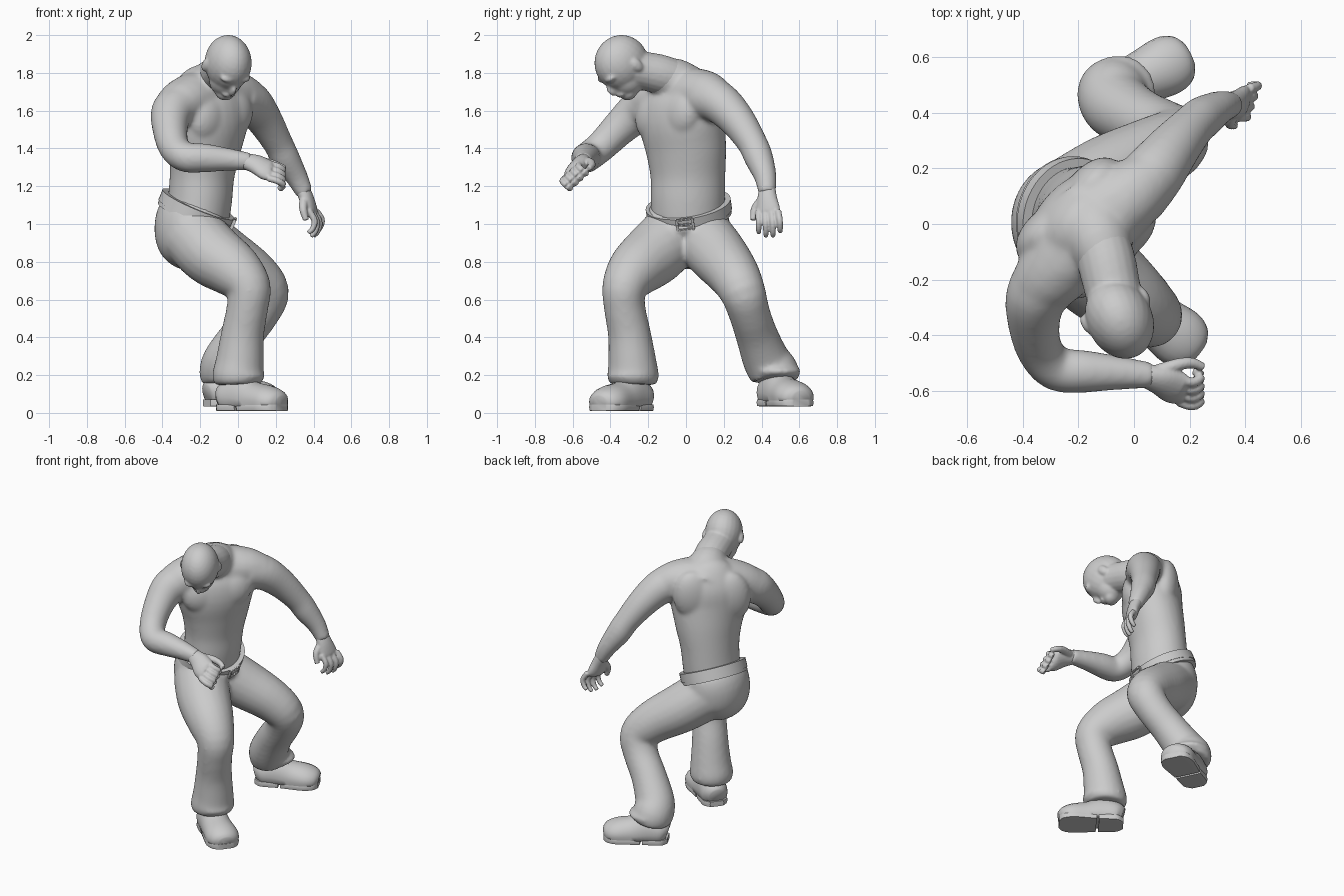
import bpy, bmesh, math
from mathutils import Vector, Matrix

if "Cube" in bpy.data.objects:
    bpy.data.objects.remove(bpy.data.objects["Cube"])

clay = bpy.data.materials.new("clay_grey")
clay.use_nodes = True
GREY = (0.6, 0.6, 0.6, 1)
clay.diffuse_color = GREY
clay.node_tree.nodes["Principled BSDF"].inputs["Base Color"].default_value = GREY


def catmull(a, b, c, d, t):
    return 0.5 * (2 * b + (c - a) * t + (2 * a - 5 * b + 4 * c - d) * t * t
                  + (3 * b - a - 3 * c + d) * t ** 3)


def loft(bm, rows, side=None, steps=4, n=20, low=None, high=None):
    """Closed skin through rows of x, y, z, half width, half depth, twist in degrees."""
    rows = [Vector(list(r) + [r[3]] * (len(r) < 5) + [0] * (6 - max(len(r), 5))) for r in rows]
    rows = [2 * rows[0] - rows[1]] + rows + [2 * rows[-1] - rows[-2]]
    path = [catmull(*rows[i:i + 4], s / steps) for i in range(len(rows) - 3) for s in range(steps)]
    path.append(rows[-2])
    rings = []
    for i, p in enumerate(path):
        ahead = path[min(i + 1, len(path) - 1)] - path[max(i - 1, 0)]
        along = Vector(ahead[:3]).normalized()
        turn = math.radians(p[5])
        u = Vector(side) if side else Vector((math.sin(turn), math.cos(turn), 0))
        u = (u - along * u.dot(along)).normalized()
        v = along.cross(u)
        ring = []
        for k in range(n):
            a = math.tau * k / n
            co = Vector(p[:3]) + u * math.cos(a) * p[3] + v * math.sin(a) * p[4]
            if low is not None:
                co.z = max(co.z, low)
            if high is not None:
                co.z = min(co.z, high)
            ring.append(bm.verts.new(co))
        rings.append(ring)
    for r, s in zip(rings, rings[1:]):
        for k in range(n):
            bm.faces.new((r[k], r[(k + 1) % n], s[(k + 1) % n], s[k]))
    bm.faces.new(rings[0][::-1])
    bm.faces.new(rings[-1])


def blob(bm, centre, radii, axes=Matrix.Identity(3)):
    m = Matrix.Translation(centre) @ axes.to_4x4() @ Matrix.Diagonal((*radii, 1))
    bmesh.ops.create_uvsphere(bm, u_segments=24, v_segments=16, radius=1, matrix=m)


def axes_of(x, y, z):
    return Matrix((x, y, z)).transposed()


def finish(name, bm, voxel=None, smooth=4, angle=40):
    bmesh.ops.recalc_face_normals(bm, faces=bm.faces)
    mesh = bpy.data.meshes.new(name)
    bm.to_mesh(mesh)
    bm.free()
    mesh.materials.append(clay)
    obj = bpy.data.objects.new(name, mesh)
    bpy.context.collection.objects.link(obj)
    bpy.ops.object.select_all(action='DESELECT')
    obj.select_set(True)
    bpy.context.view_layer.objects.active = obj
    if voxel:
        mesh.polygons.foreach_set("use_smooth", [True] * len(mesh.polygons))
        rem = obj.modifiers.new("blend", 'REMESH')
        rem.mode, rem.voxel_size, rem.use_smooth_shade = 'VOXEL', voxel, True
        soft = obj.modifiers.new("soften", 'SMOOTH')
        soft.factor, soft.iterations = 0.5, smooth
    else:
        bpy.ops.object.shade_smooth_by_angle(angle=math.radians(angle))


# Bare upper body: torso twisted towards the right, and shoulder yoke
body = bmesh.new()
loft(body, [(-.215, .01, 1.03, .195, .17, 0), (-.20, .01, 1.14, .197, .17, 3),
            (-.19, .01, 1.26, .2, .17, 12), (-.175, 0, 1.4, .222, .182, 28),
            (-.165, -.02, 1.54, .25, .192, 42), (-.17, -.015, 1.66, .24, .178, 45),
            (-.165, -.02, 1.75, .17, .135, 45), (-.145, -.04, 1.81, .08, .075, 45)], n=32)
loft(body, [(-.37, -.26, 1.59, .1), (-.285, -.165, 1.65, .125, .135), (-.16, -.01, 1.685, .14, .16),
            (-.025, .095, 1.69, .125, .132), (.07, .17, 1.655, .105)], side=(0, 0, 1))
loft(body, [(-.17, .08, 1.66, .13), (-.13, -.05, 1.75, .125), (-.1, -.14, 1.785, .1),
            (-.08, -.22, 1.805, .08)], side=(1, 0, 0))
chest_out, chest_left = Vector((.7, -.7, -.1)), Vector((.7, .7, .1))
chest_axes = axes_of(chest_left.normalized(), chest_out.normalized(), Vector((0, 0, 1)))
for s in (-1, 1):
    # chest muscles, shoulder blades and the slope from neck to shoulder
    blob(body, Vector((-.15, -.04, 1.585)) + chest_out * .08 + chest_left * .095 * s,
         (.13, .08, .13), chest_axes)
    blob(body, Vector((-.165, -.02, 1.6)) - chest_out * .1 + chest_left * .12 * s,
         (.13, .08, .17), chest_axes)
    blob(body, Vector((-.15, -.05, 1.735)) + chest_left * .1 * s, (.16, .1, .075), chest_axes)

# Arms
loft(body, [(-.30, -.19, 1.63, .12), (-.35, -.26, 1.59, .112), (-.36, -.35, 1.51, .095),
            (-.34, -.45, 1.41, .083), (-.28, -.52, 1.355, .08), (-.18, -.53, 1.35, .077),
            (-.06, -.535, 1.342, .062), (.07, -.545, 1.33, .046)], side=(0, 0, 1))
loft(body, [(0, .1, 1.67, .12), (.07, .18, 1.64, .112), (.14, .27, 1.55, .096),
            (.21, .35, 1.43, .08), (.25, .385, 1.35, .077), (.31, .42, 1.25, .06),
            (.355, .43, 1.16, .046)], side=(0, 1, 0))
finish("bare_upper_body", body, voxel=.011, smooth=14)

# Right hand, half closed
hand = bmesh.new()
loft(hand, [(.03, -.54, 1.335, .043, .04), (.1, -.565, 1.315, .06, .04),
            (.155, -.59, 1.285, .07, .038), (.18, -.595, 1.28, .06, .028)], side=(.2, -.65, -.6))
for i in range(4):
    base = Vector((.16, -.555 - .028 * i, 1.32 - .026 * i))
    bend = [Vector((0, 0, 0)), Vector((.05, -.014, -.014)), Vector((.08, .005, -.036)),
            Vector((.06, .03, -.056))]
    loft(hand, [(*(base + t), .018) for t in bend], side=(.1, -.7, .7), n=10)
loft(hand, [(.09, -.53, 1.33, .028), (.16, -.505, 1.325, .023), (.21, -.5, 1.31, .02),
            (.25, -.515, 1.295, .015)], side=(0, 0, 1), n=10)
finish("right_hand", hand, voxel=.006, smooth=3)

# Left hand, hanging open
hand = bmesh.new()
loft(hand, [(.34, .43, 1.19, .044, .038), (.365, .43, 1.13, .055, .037),
            (.385, .435, 1.07, .066, .032), (.395, .435, 1.045, .055, .022)], side=(.35, 1, 0))
for i in range(4):
    y = .385 + .034 * i
    x = .38 + .013 * i
    drop = (.085, .1, .1, .08)[i]
    loft(hand, [(x - .005, y, 1.07, .018), (x + .025, y + .003 * i, 1.07 - drop * .6, .017),
                (x + .015, y + .004 * i, 1.06 - drop, .015),
                (x - .008, y + .004 * i, 1.05 - drop * 1.15, .013)], side=(0, 1, 0), n=10)
loft(hand, [(.35, .405, 1.13, .026), (.345, .365, 1.08, .022), (.36, .355, 1.02, .016)],
     side=(0, 1, 0), n=10)
finish("left_hand", hand, voxel=.006, smooth=3)

# Head, bowed: across, face and crown directions, with the neck
head = bmesh.new()
across = Vector((.9, .43, 0)).normalized()
flat = Vector((.43, -.9, 0)).normalized()
p = math.radians(48)
face = flat * math.cos(p) - Vector((0, 0, math.sin(p)))
crown = flat * math.sin(p) + Vector((0, 0, math.cos(p)))
head_axes = axes_of(across, face, crown)
skull = Vector((-.052, -.342, 1.853))


def on_head(x, f, c, radii):
    blob(head, skull + across * x + face * f + crown * c, radii, head_axes)


on_head(0, 0, 0, (.119, .149, .147))
on_head(0, .045, -.075, (.09, .09, .1))
on_head(0, .085, -.135, (.055, .05, .04))
on_head(0, .14, -.055, (.017, .03, .04))
on_head(0, .13, -.105, (.038, .018, .016))
for s in (-1, 1):
    on_head(.042 * s, .117, .012, (.045, .03, .02))
    on_head(.117 * s, -.015, -.035, (.016, .028, .04))
loft(head, [(-.13, -.02, 1.755, .1), (-.1, -.13, 1.79, .105), (-.08, -.22, 1.81, .102),
            (-.06, -.3, 1.825, .1)], side=(1, 0, 0))
finish("head_and_neck", head, voxel=.008, smooth=6)

# Trousers: pelvis and two bent legs
pants = bmesh.new()
loft(pants, [(-.215, .015, 1.085, .205, .18), (-.238, .01, 1.01, .222, .202),
             (-.232, 0, .92, .222, .2), (-.21, 0, .86, .185, .16), (-.18, 0, .82, .1, .09)], n=32)
loft(pants, [(-.24, -.07, .94, .17), (-.14, -.17, .84, .17), (-.02, -.27, .755, .148),
             (.055, -.325, .665, .12), (.05, -.325, .56, .11), (.025, -.3, .42, .114),
             (.01, -.285, .28, .127), (0, -.28, .19, .137), (0, -.28, .15, .12)], side=(0, 1, 0))
loft(pants, [(-.22, .08, .94, .165), (-.08, .17, .835, .157), (.07, .25, .735, .138),
             (.15, .3, .64, .122), (.11, .335, .53, .11), (.02, .375, .41, .112),
             (-.06, .425, .28, .125), (-.075, .47, .21, .13), (-.07, .475, .17, .115)], side=(0, 1, 0))
# cloth gathered above the shoes
for c in ((.01, -.285, .195), (-.055, .475, .22)):
    blob(pants, Vector(c), (.135, .135, .04))
finish("trousers", pants, voxel=.012, smooth=12)

# Belt: a tilted band with a buckle
front = Vector((.92, 0, -.38)).normalized()
left = Vector((0, .98, .15)).normalized()
up = front.cross(left).normalized()
left = up.cross(front)
middle = Vector((-.22, .015, 1.08))


def band(name, height, lift, grow):
    bm = bmesh.new()
    loops = []
    for k in range(48):
        a = math.tau * k / 48
        loops.append([bm.verts.new(middle + front * math.cos(a) * (.195 + o) + left * math.sin(a) * (.217 + o)
                                   + up * (h + lift))
                      for o, h in ((grow, -height), (grow, height), (-.03, height), (-.03, -height))])
    for r, s in zip(loops, loops[1:] + loops[:1]):
        for j in range(4):
            bm.faces.new((r[j], r[(j + 1) % 4], s[(j + 1) % 4], s[j]))
    finish(name, bm)


def plate(name, f, l, u, size):
    bm = bmesh.new()
    m = Matrix.Translation(middle + front * f + left * l + up * u) @ axes_of(front, left, up).to_4x4()
    bmesh.ops.create_cube(bm, size=1, matrix=m @ Matrix.Diagonal((*size, 1)))
    bmesh.ops.bevel(bm, geom=bm.edges[:], offset=.004, segments=2, affect='EDGES')
    finish(name, bm)


band("belt", .028, 0, .01)
band("waistband", .014, -.034, .006)
for s in (-1, 1):
    plate("buckle_side", .21, -.02 + .042 * s, 0, (.018, .014, .068))
    plate("buckle_rail", .21, -.02, .029 * s, (.018, .098, .012))
plate("buckle_tongue", .212, -.02, 0, (.012, .07, .012))


# Shoes: rounded upper on a sole with a separate heel
def shoe(name, heel, toe, floor):
    heel, toe = Vector((*heel, floor)), Vector((*toe, floor))
    run = toe - heel
    side = Vector((-run.y, run.x, 0))

    def row(t, z, w, d):
        q = heel + run * t
        return (q.x, q.y, floor + z, w, d)
    bm = bmesh.new()
    loft(bm, [row(-.02, .06, .05, .06), row(.08, .07, .083, .09), row(.3, .07, .09, .12),
              row(.55, .055, .098, .1), row(.8, .05, .107, .085), row(.95, .045, .088, .066),
              row(1.02, .04, .05, .04)], side=side, low=floor + .02)
    finish(name + "_upper", bm, angle=60)
    for part, rows in (("heel", [(-.03, .045), (.06, .08), (.2, .087), (.37, .088)]),
                       ("sole", [(.41, .09), (.6, .1), (.8, .107), (.95, .088), (1.02, .05)])):
        bm = bmesh.new()
        loft(bm, [row(t, .02, w, .06) for t, w in rows], side=side, low=floor, high=floor + .035)
        finish(name + "_" + part, bm)


shoe("right_shoe", (-.08, -.22), (.225, -.455), .01)
shoe("left_shoe", (-.155, .435), (.19, .605), .035)
